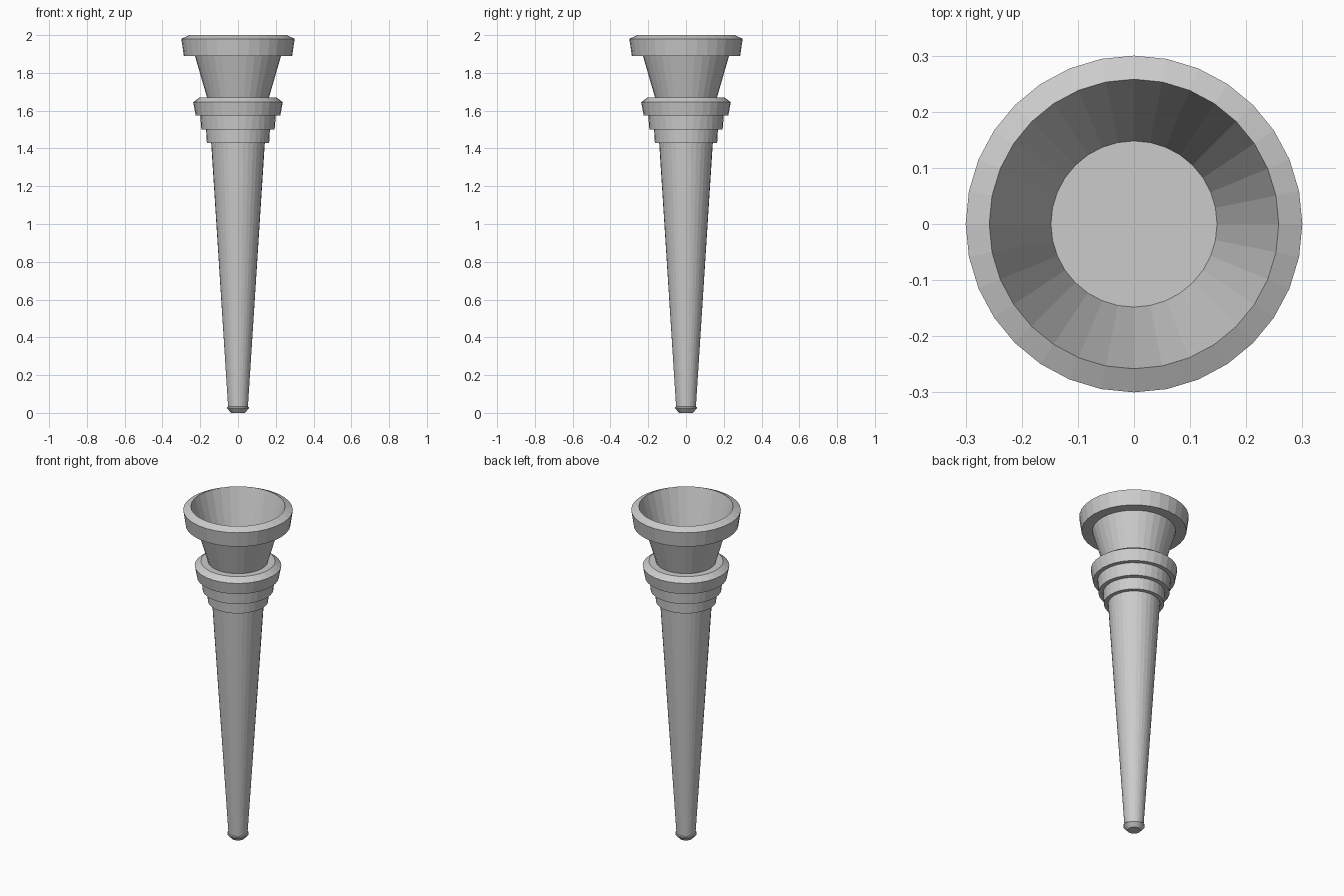
import bpy, bmesh
from math import cos, sin, tau

if "Cube" in bpy.data.objects:
    bpy.data.objects.remove(bpy.data.objects["Cube"])

SIDES = 32


def lathe(name, profile, cap_start=False, cap_end=False, flip=False):
    """Revolve (radius, z) points, listed from bottom to top, around z."""
    bm = bmesh.new()
    rings = [[bm.verts.new((r * cos(tau * i / SIDES), r * sin(tau * i / SIDES), z))
              for i in range(SIDES)] for r, z in profile]
    for a, b in zip(rings, rings[1:]):
        for i in range(SIDES):
            j = (i + 1) % SIDES
            bm.faces.new((a[i], a[j], b[j], b[i]))
    if cap_start:
        bm.faces.new(rings[0][::-1])
    if cap_end:
        bm.faces.new(rings[-1])
    if flip:
        bmesh.ops.reverse_faces(bm, faces=bm.faces[:])
    mesh = bpy.data.meshes.new(name)
    bm.to_mesh(mesh)
    bm.free()
    obj = bpy.data.objects.new(name, mesh)
    bpy.context.collection.objects.link(obj)
    return obj


# Tapered shaft
lathe("handle", [(0.052, 0.025), (0.142, 1.43)])

# Small flared ferrule at the foot
lathe("foot_tip", [(0.036, 0.0), (0.047, 0.012), (0.058, 0.024),
                   (0.058, 0.031), (0.052, 0.033)], cap_start=True)

# Stepped collar: three tiers with a bevelled top
lathe("collar", [(0.142, 1.43), (0.165, 1.43), (0.169, 1.50),
                 (0.194, 1.50), (0.200, 1.575),
                 (0.224, 1.575), (0.237, 1.645), (0.203, 1.67), (0.164, 1.67)])

# Open bowl: thin wall and floor, with the inside and outside both present
lathe("bowl_outside", [(0.164, 1.67), (0.228, 1.89), (0.258, 1.995)])
lathe("bowl_inside", [(0.148, 1.62), (0.258, 2.0)], cap_start=True, flip=True)

# Heavy rim around the mouth
lathe("rim", [(0.228, 1.89), (0.287, 1.89), (0.30, 1.98), (0.258, 2.0)])
